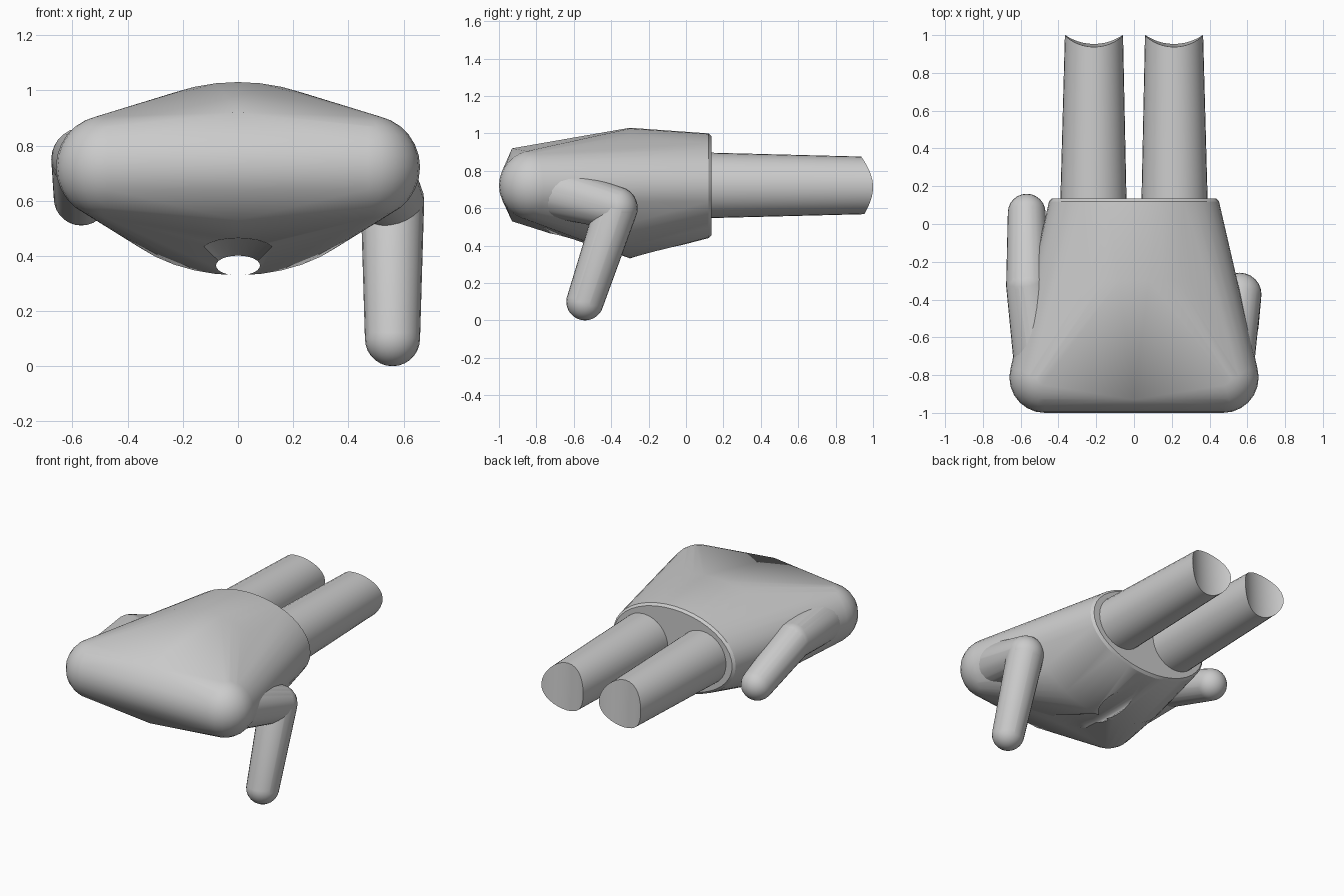
import bpy, bmesh
from math import sin, cos, pi, radians, sqrt

if "Cube" in bpy.data.objects:
    bpy.data.objects.remove(bpy.data.objects["Cube"])


def finish(obj, angle=30):
    bpy.ops.object.select_all(action='DESELECT')
    bpy.context.view_layer.objects.active = obj
    obj.select_set(True)
    bpy.ops.object.shade_smooth_by_angle(angle=radians(angle))


def add_object(name, bm):
    bmesh.ops.recalc_face_normals(bm, faces=bm.faces)
    mesh = bpy.data.meshes.new(name)
    bm.to_mesh(mesh)
    bm.free()
    obj = bpy.data.objects.new(name, mesh)
    bpy.context.collection.objects.link(obj)
    return obj


def hull(name, points):
    bm = bmesh.new()
    for p in points:
        bm.verts.new(p)
    res = bmesh.ops.convex_hull(bm, input=bm.verts)
    junk = set(res["geom_interior"]) | set(res["geom_unused"])
    bmesh.ops.delete(bm, geom=[g for g in junk if isinstance(g, bmesh.types.BMVert)],
                     context='VERTS')
    return add_object(name, bm)


def sphere(c, r, n=24, m=14):
    return [(c[0] + r * sin(pi * j / m) * cos(2 * pi * i / n),
             c[1] + r * sin(pi * j / m) * sin(2 * pi * i / n),
             c[2] + r * cos(pi * j / m))
            for j in range(m + 1) for i in range(n if 0 < j < m else 1)]


def ellipse(y, z, a, b, n=40):
    return [(a * cos(2 * pi * i / n), y, z + b * sin(2 * pi * i / n)) for i in range(n)]


# Torso: hull of shoulder balls, chest ridge, belly and hip sections
pts = [(0, -0.93, 0.92), (0, -0.93, 0.53)]
for s in (-1, 1):
    pts += sphere((s * 0.472, -0.812, 0.722), 0.188)
pts += ellipse(-0.30, 0.68, 0.51, 0.35)
pts += ellipse(0.12, 0.72, 0.45, 0.28)
pts += ellipse(0.135, 0.72, 0.435, 0.265)
torso = hull("torso", pts)

# Hollow through the underside: flared tunnel
sections = [(-0.74, 0.42, 0.15, 0.045), (-0.60, 0.41, 0.14, 0.05),
            (-0.45, 0.365, 0.08, 0.036), (0.15, 0.365, 0.08, 0.036)]
bm = bmesh.new()
rings = [[bm.verts.new(p) for p in ellipse(*s, n=24)] for s in sections]
for a, b in zip(rings, rings[1:]):
    for i in range(24):
        bm.faces.new((a[i], a[(i + 1) % 24], b[(i + 1) % 24], b[i]))
bm.faces.new(rings[0])
bm.faces.new(rings[-1])
cutter = add_object("hollow_cutter", bm)
cutter.hide_render = True
mod = torso.modifiers.new("hollow", 'BOOLEAN')
mod.operation = 'DIFFERENCE'
mod.solver = 'EXACT'
mod.object = cutter
bpy.context.view_layer.objects.active = torso
bpy.ops.object.modifier_apply(modifier=mod.name)
bpy.data.objects.remove(cutter)
finish(torso)


# Arms: tapered capsules
def limb(name, a, ra, b, rb):
    finish(hull(name, sphere(a, ra) + sphere(b, rb)), 40)


for side, sx, elbow, wrist in (
        ("right", 1, (0.56, -0.373, 0.60), (0.56, -0.54, 0.10)),
        ("left", -1, (-0.562, -0.33, 0.75), (-0.568, 0.06, 0.61))):
    limb(side + "_upper_arm", (sx * 0.48, -0.81, 0.72), 0.15, elbow, 0.115)
    limb(side + "_forearm", elbow, 0.115, wrist, 0.10)


# Legs: tapered tubes whose ends are scooped by a vertical cylinder
def leg(name, sx, n=32):
    bm = bmesh.new()
    rings = []
    for y, cx, cz, r, scoop in ((0.05, 0.215, 0.722, 0.177, 0),
                                (1.0, 0.212, 0.722, 0.154, 0.055)):
        ring = []
        for i in range(n):
            t = 2 * pi * i / n
            R = (r * r + scoop * scoop) / (2 * scoop) if scoop else 0
            dip = sqrt(R * R - (r * cos(t)) ** 2) - (R - scoop) if scoop else 0
            tilt = 0.008 * sin(t) if scoop else 0
            ring.append(bm.verts.new((sx * cx + r * cos(t), y - dip - tilt, cz + r * sin(t))))
        rings.append(ring)
    a, b = rings
    for i in range(n):
        j = (i + 1) % n
        bm.faces.new((a[i], a[j], b[j], b[i]))
    bm.faces.new(a)
    for i in range(n // 2):
        quad = [b[i], b[i + 1], b[-i - 1], b[-i % n]]
        bm.faces.new(list(dict.fromkeys(quad)))
    finish(add_object(name, bm))


leg("right_leg", 1)
leg("left_leg", -1)
